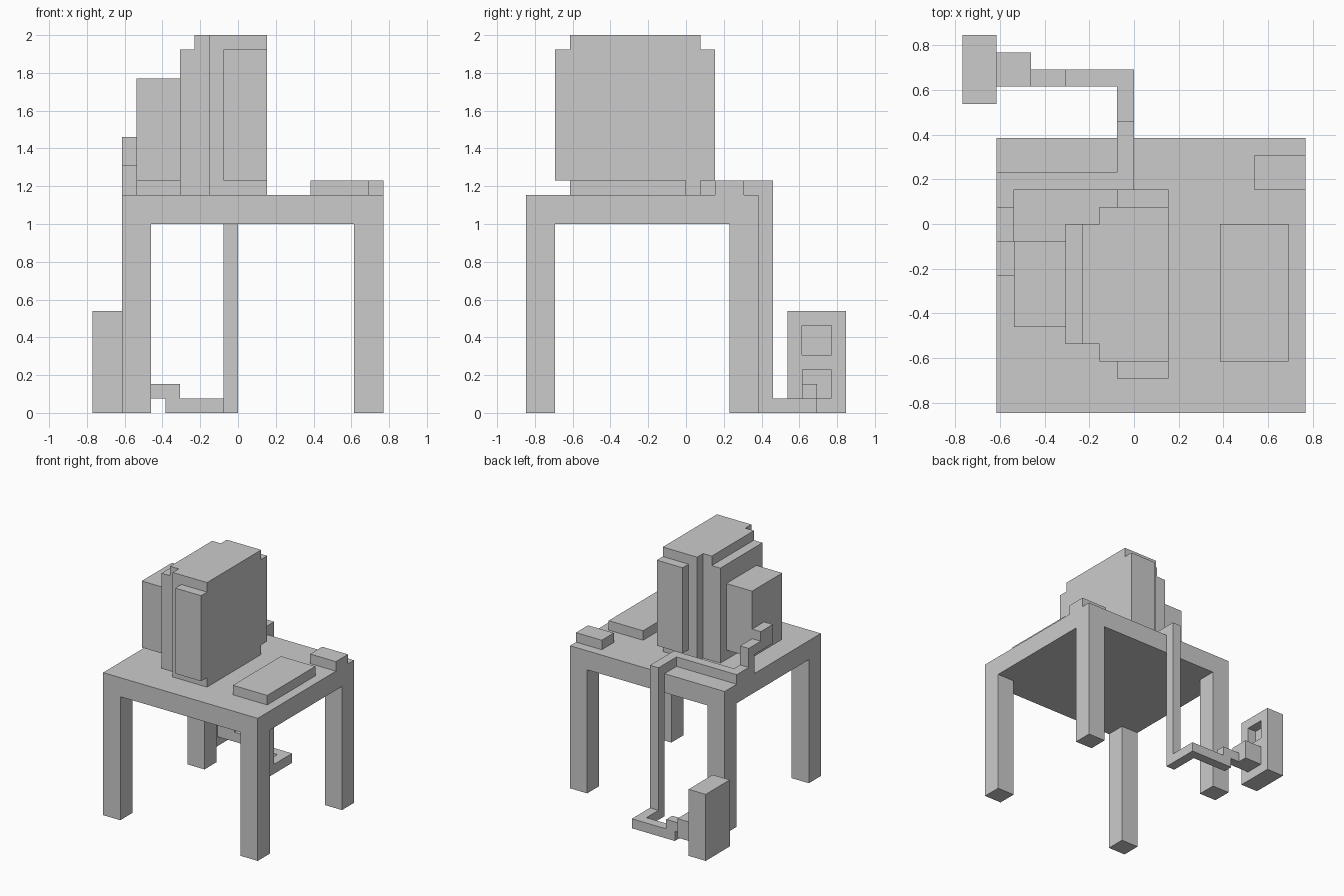
import bpy, bmesh
from mathutils import Matrix, Vector

if "Cube" in bpy.data.objects:
    bpy.data.objects.remove(bpy.data.objects["Cube"])

U = 2 / 26  # the model sits on a block grid, 26 blocks tall


def boxes(name, *extents):
    """One object made of boxes given as (x0, x1, y0, y1, z0, z1) in blocks."""
    bm = bmesh.new()
    for x0, x1, y0, y1, z0, z1 in extents:
        size = Vector((x1 - x0, y1 - y0, z1 - z0)) * U
        mid = Vector((x0 + x1, y0 + y1, z0 + z1)) * U / 2
        bmesh.ops.create_cube(bm, size=1, matrix=Matrix.Translation(mid) @ Matrix.Diagonal(size).to_4x4())
    mesh = bpy.data.meshes.new(name)
    bm.to_mesh(mesh)
    bm.free()
    obj = bpy.data.objects.new(name, mesh)
    bpy.context.collection.objects.link(obj)
    return obj


# Table
boxes("table_top", (-8, 10, -11, 5, 13, 15))
for side, x in (("left", -8), ("right", 8)):
    for end, y in (("front", -11), ("back", 3)):
        boxes(f"{end}_{side}_leg", (x, x + 2, y, y + 2, 0, 13))

# Monitor, stepping inward from the screen on +x to the rear housing
boxes("monitor_body", (-2, 2, -8, 1, 15, 26))
boxes("monitor_side_panels", (-1, 2, -9, -8, 16, 25), (-1, 2, 1, 2, 16, 25))
boxes("monitor_back_step", (-3, -2, -7, 0, 15, 26))
boxes("monitor_back_frame", (-4, -3, -7, 0, 15, 25))
boxes("monitor_rear_housing", (-7, -4, -6, -1, 16, 23))

# Keyboard and mouse
boxes("keyboard", (5, 9, -8, 0, 15, 16))
boxes("mouse", (7, 10, 2, 4, 15, 16))

# Power cable: monitor plug, across the table, over the edge, to the socket
boxes("monitor_plug", (-8, -7, -3, -1, 17, 19))
boxes("cable_drop_from_monitor", (-8, -7, -1, 1, 17, 18), (-8, -7, 0, 1, 15, 17))
boxes("cable_on_table", (-8, -7, 1, 2, 15, 16), (-8, 0, 2, 3, 15, 16), (-1, 0, 3, 5, 15, 16))
boxes("cable_down_table", (-1, 0, 5, 6, 0, 16))
boxes("cable_on_floor", (-1, 0, 6, 8, 0, 1), (-5, 0, 8, 9, 0, 1), (-6, -4, 8, 9, 1, 2))
boxes("wall_plug", (-8, -6, 8, 10, 1, 3))

# Socket plate with one open recess
plate = boxes("socket_plate", (-10, -8, 7, 11, 0, 7))
cutter = boxes("socket_cutter", (-9, -7, 8, 10, 4, 6))
cutter.hide_render = True
cutter.hide_viewport = True
cut = plate.modifiers.new("recess", "BOOLEAN")
cut.operation = "DIFFERENCE"
cut.solver = "EXACT"
cut.object = cutter
